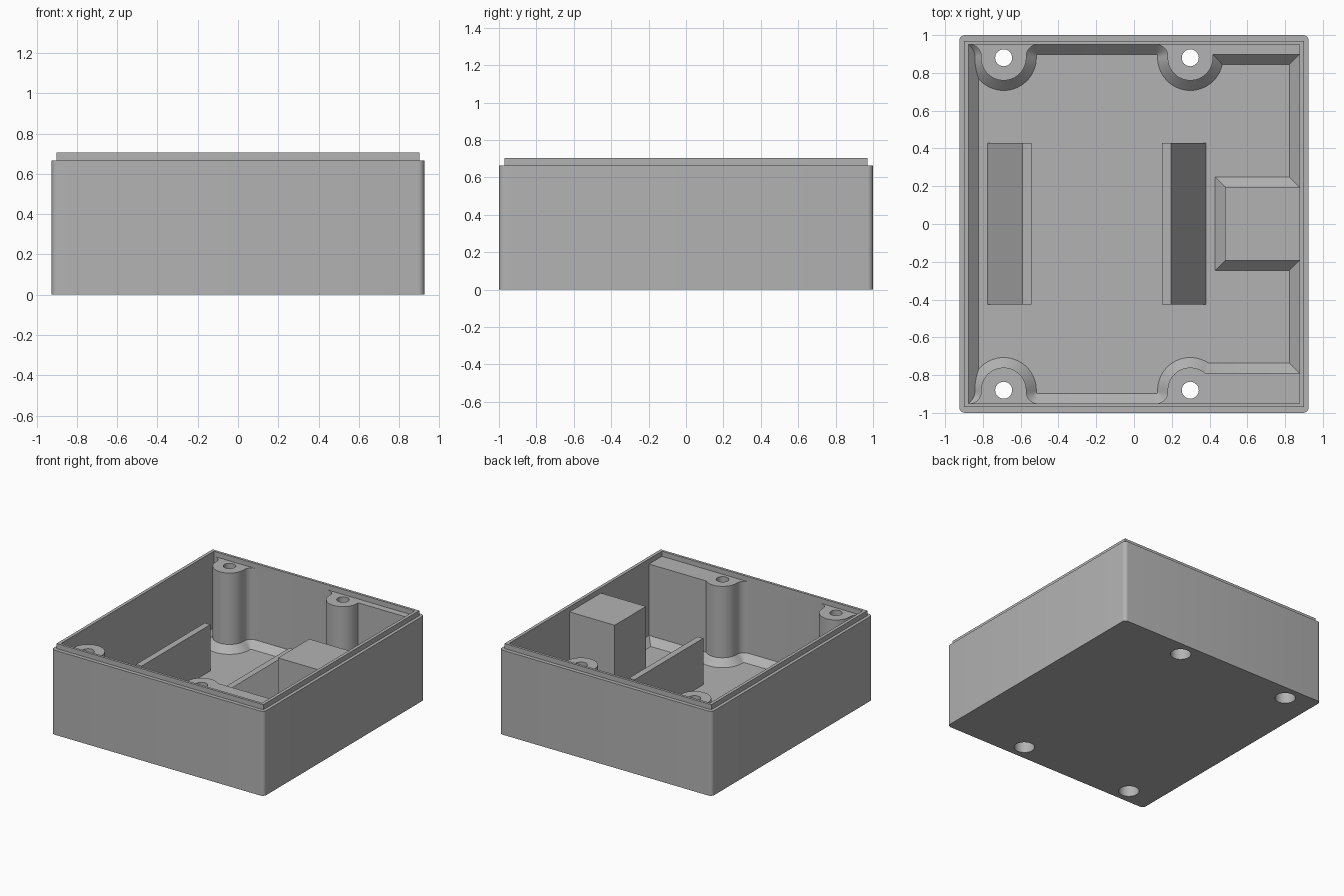
import bpy, bmesh, math
from mathutils import Vector

old = bpy.data.objects.get("Cube")
if old:
    bpy.data.objects.remove(old, do_unlink=True)

FLOOR, RIM, LIP = 0.05, 0.665, 0.705
CHAMFER, SINK = 0.053, 0.03
BOSS_R, FLARE_R = 0.12, 0.06

grey = bpy.data.materials.new("plain grey")
grey.use_nodes = True
grey.diffuse_color = (0.45, 0.45, 0.45, 1)
grey.node_tree.nodes["Principled BSDF"].inputs["Base Color"].default_value = grey.diffuse_color


def loft(name, rings):
    """Solid through rings of 3D points, capped at both ends."""
    bm = bmesh.new()
    loops = [[bm.verts.new(p) for p in ring] for ring in rings]
    n = len(loops[0])
    for a, b in zip(loops, loops[1:]):
        for i in range(n):
            j = (i + 1) % n
            bm.faces.new((a[i], a[j], b[j], b[i]))
    bm.faces.new(loops[0])
    bm.faces.new(loops[-1])
    bmesh.ops.recalc_face_normals(bm, faces=bm.faces)
    mesh = bpy.data.meshes.new(name)
    bm.to_mesh(mesh)
    bm.free()
    mesh.materials.append(grey)
    obj = bpy.data.objects.new(name, mesh)
    bpy.context.collection.objects.link(obj)
    return obj


def level(points, z):
    return [(x, y, z) for x, y in points]


def rect(x0, x1, y0, y1):
    return [(x0, y0), (x1, y0), (x1, y1), (x0, y1)]


def arc(cx, cy, r, start, end, steps):
    angles = [math.radians(start + (end - start) * i / steps) for i in range(steps + 1)]
    return [(cx + r * math.cos(a), cy + r * math.sin(a)) for a in angles]


def grow(points, d):
    """Mitred outward offset of a counter-clockwise outline, kept inside the walls."""
    result = []
    n = len(points)
    for i in range(n):
        a, p, b = (Vector(points[k % n]) for k in (i - 1, i, i + 1))
        e, f = (p - a).normalized(), (b - p).normalized()
        n1, n2 = Vector((e.y, -e.x)), Vector((f.y, -f.x))
        q = p + (n1 + n2) * d / (1 + n1.dot(n2))
        result.append((max(-0.89, min(0.89, q.x)), max(-0.96, min(0.96, q.y))))
    return result


def combine(target, tool, operation):
    mod = target.modifiers.new(tool.name, 'BOOLEAN')
    mod.operation, mod.solver, mod.object = operation, 'EXACT', tool
    bpy.context.view_layer.objects.active = target
    bpy.ops.object.modifier_apply(modifier=mod.name)
    bpy.data.objects.remove(tool, do_unlink=True)


def skirted(name, outline):
    """Upright feature up to the rim, with a sloped foot on the floor."""
    wide = grow(outline, CHAMFER)
    return loft(name, [level(wide, SINK), level(wide, FLOOR),
                       level(outline, FLOOR + CHAMFER), level(outline, RIM)])


# Outer shell with rounded upright corners, and the raised lip
R = 0.03
shell = []
for cx, cy, start in ((0.925, 1, 0), (-0.925, 1, 90), (-0.925, -1, 180), (0.925, -1, 270)):
    shell += arc(cx - math.copysign(R, cx), cy - math.copysign(R, cy), R, start, start + 90, 6)
body = loft("enclosure_body", [level(shell, 0), level(shell, RIM)])
lip_outline = rect(-0.9, 0.9, -0.97, 0.97)
lip = loft("lip", [level(lip_outline, RIM - 0.1), level(lip_outline, LIP)])
combine(body, lip, 'UNION')

# Inner cavity with sloped foot along the walls
inner = rect(-0.875, 0.875, -0.95, 0.95)
foot = grow(inner, -CHAMFER)
cavity = loft("cavity", [level(foot, FLOOR), level(inner, FLOOR + CHAMFER), level(inner, 1)])
combine(body, cavity, 'DIFFERENCE')

# Square block and thick wall sections on the left side
combine(body, skirted("side_block", rect(0.483, 0.885, -0.192, 0.197)), 'UNION')
combine(body, skirted("back_thick_wall", rect(0.3, 0.885, 0.897, 0.958)), 'UNION')
combine(body, skirted("front_thick_wall", rect(0.3, 0.885, -0.958, -0.79)), 'UNION')

# Screw posts flaring into the front and back walls
spots = [(x, y) for x in (-0.69, 0.298) for y in (-0.88, 0.88)]
side = BOSS_R + FLARE_R
turn = 0.95 - FLARE_R
half = arc(0, 0.88, BOSS_R, -90, 0, 14)
half += arc(side, turn, FLARE_R, 180, 90, 8) + [(side, 0.957)]
post = half + [(-x, y) for x, y in reversed(half[1:])]
for x, y in spots:
    outline = [(x + px, py) for px, py in post]
    if y < 0:
        outline = [(px, -py) for px, py in reversed(outline)]
    outline = grow(outline, 0)
    # Drop neighbours that meet after limiting to the walls
    outline = [p for i, p in enumerate(outline)
               if (Vector(p) - Vector(outline[i - 1])).length > 1e-4]
    combine(body, skirted("screw_post", outline), 'UNION')

# Screw holes, wider from below
for x, y in spots:
    for r, z0, z1 in ((0.045, 0.4, 0.8), (0.074, -0.1, 0.45)):
        ring = arc(x, y, r, 0, 348.75, 31)
        combine(body, loft("hole", [level(ring, z0), level(ring, z1)]), 'DIFFERENCE')

# Wedge ribs, mirrored about the middle of the pair
profile = [(0.147, SINK), (0.147, 0.415), (0.196, 0.415), (0.38, FLOOR), (0.38, SINK)]
ribs = []
for name, flip in (("left_rib", False), ("right_rib", True)):
    pts = [(-0.395 - x if flip else x, z) for x, z in profile]
    ribs.append(loft(name, [[(x, y, z) for x, z in pts] for y in (-0.425, 0.43)]))

# Smooth curved faces, keep edges sharp
bpy.ops.object.select_all(action='DESELECT')
body.select_set(True)
bpy.context.view_layer.objects.active = body
bpy.ops.object.shade_smooth_by_angle(angle=math.radians(30))
